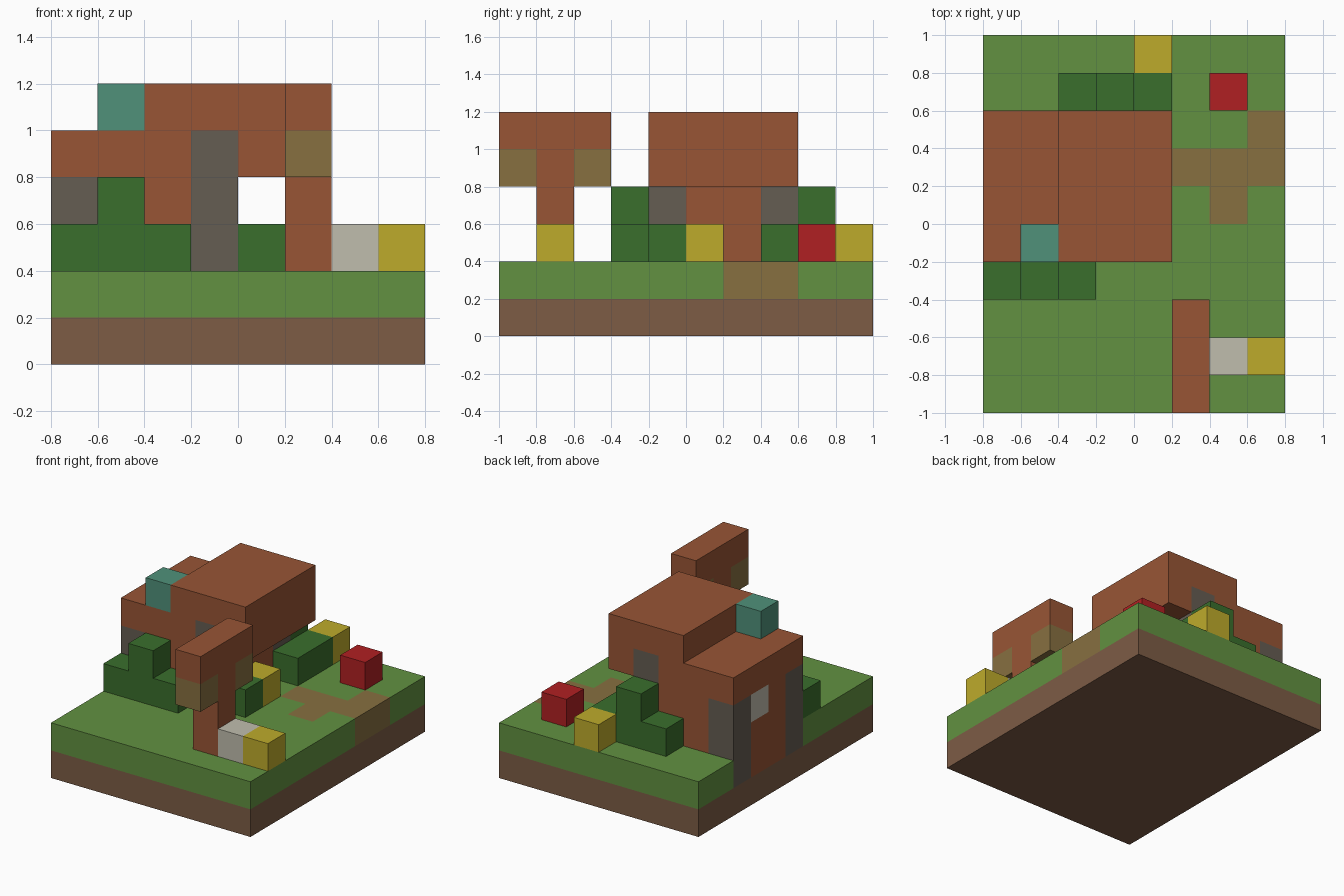
import bpy
import bmesh

CELL = 0.2

cube = bpy.data.objects.get("Cube")
if cube:
    bpy.data.objects.remove(cube, do_unlink=True)


def linear(c):
    c /= 255
    return c / 12.92 if c <= 0.04045 else ((c + 0.055) / 1.055) ** 2.4


def material(name, *rgb):
    mat = bpy.data.materials.new(name)
    mat.use_nodes = True
    colour = [linear(c) for c in rgb] + [1]
    mat.diffuse_color = colour
    shader = mat.node_tree.nodes["Principled BSDF"]
    shader.inputs["Base Color"].default_value = colour
    shader.inputs["Roughness"].default_value = 0.9
    return mat


dirt = material("dirt brown", 125, 92, 69)
grass = material("grass green", 98, 145, 65)
tan = material("path tan", 135, 112, 64)
brick = material("brick", 152, 85, 53)
stone = material("stone grey", 101, 93, 82)
leaf = material("leaf green", 58, 110, 44)
teal = material("teal", 80, 145, 122)
pale = material("pale white", 192, 189, 174)
yellow = material("flower yellow", 190, 171, 43)
red = material("flower red", 176, 32, 34)


def blocks(name, mat, *parts):
    """One object from boxes given as (cell corner, size in cells)."""
    bm = bmesh.new()
    for corner, size in parts:
        made = bmesh.ops.create_cube(bm, size=1)["verts"]
        for v in made:
            x, y, z = (c + (p + 0.5) * s for c, p, s in zip(corner, v.co, size))
            v.co = ((x - 4) * CELL, (y - 5) * CELL, z * CELL)
    mesh = bpy.data.meshes.new(name)
    bm.to_mesh(mesh)
    bm.free()
    mesh.materials.append(mat)
    obj = bpy.data.objects.new(name, mesh)
    bpy.context.collection.objects.link(obj)
    return obj


ONE = (1, 1, 1)

# Ground, with gaps left for the path and the house foundations
blocks("dirt_base", dirt, ((0, 0, 0), (8, 10, 1)))
blocks("lawn", grass,
       ((0, 0, 1), (8, 4, 1)), ((4, 4, 1), (4, 1, 1)),
       ((4, 5, 1), (2, 1, 1)), ((7, 5, 1), ONE), ((4, 6, 1), ONE),
       ((4, 7, 1), (3, 1, 1)), ((0, 8, 1), (8, 2, 1)))
blocks("path", tan, ((5, 6, 1), (3, 1, 1)), ((7, 7, 1), ONE), ((6, 5, 1), ONE))

# House walls, window and corner pillars
blocks("house_walls", brick,
       ((1, 4, 1), (2, 4, 3)), ((3, 5, 1), (1, 2, 4)),
       ((0, 5, 1), (1, 1, 3)), ((0, 6, 1), (1, 1, 2)))
blocks("window", pale, ((0, 6, 3), ONE))
for y, end in ((4, "front"), (7, "back")):
    blocks(end + "_low_pillar", stone, ((0, y, 1), (1, 1, 3)))
    blocks(end + "_tall_pillar", stone, ((3, y, 1), (1, 1, 4)))

# Stepped roof with an eave, and the chimney
blocks("low_roof", brick, ((0, 4, 4), (2, 4, 1)))
blocks("high_roof", brick,
       ((2, 4, 5), (3, 4, 1)), ((2, 4, 4), (1, 4, 1)), ((4, 4, 4), (1, 4, 1)))
blocks("chimney", teal, ((1, 4, 5), ONE))

# Lamp post with a crossbar and two hanging lanterns
blocks("lamp_post", brick, ((5, 1, 2), (1, 1, 3)), ((5, 0, 5), (1, 3, 1)))
for y, end in ((0, "front"), (2, "back")):
    blocks(end + "_lantern", tan, ((5, y, 4), ONE))

# Bushes
blocks("front_bush", leaf, ((0, 3, 2), (3, 1, 1)), ((1, 3, 3), ONE))
blocks("back_bush", leaf, ((2, 8, 2), (3, 1, 1)), ((3, 8, 3), ONE))
for y, end in ((4, "front"), (7, "back")):
    blocks(end + "_eave_bush", leaf, ((4, y, 2), ONE))

# Flowers
blocks("eave_flower", yellow, ((4, 5, 2), ONE))
blocks("back_flower", yellow, ((4, 9, 2), ONE))
blocks("front_flower", yellow, ((7, 1, 2), ONE))
blocks("white_flower", pale, ((6, 1, 2), ONE))
blocks("red_flower", red, ((6, 8, 2), ONE))
